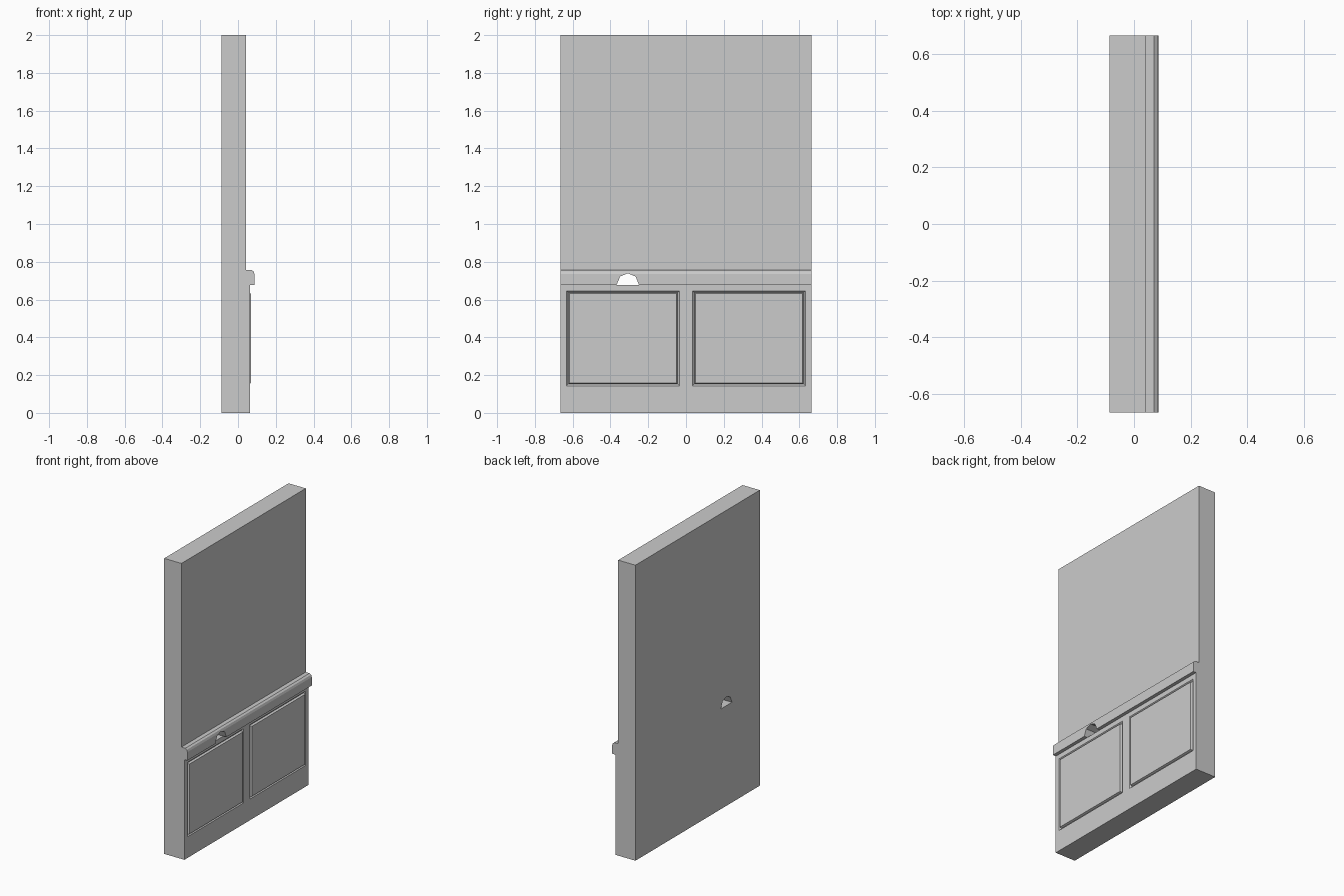
import bpy, bmesh

if "Cube" in bpy.data.objects:
    bpy.data.objects.remove(bpy.data.objects["Cube"])


def prism(name, pts, axis, a, b):
    """Extrude a closed 2D profile between a and b along x or y."""
    place = (lambda p, t: (t, p[0], p[1])) if axis == 'x' else (lambda p, t: (p[0], t, p[1]))
    return loft(name, [[place(p, t) for p in pts] for t in (a, b)])


def loft(name, loops):
    """Bridge successive loops of points and cap both ends."""
    bm = bmesh.new()
    rings = [[bm.verts.new(p) for p in loop] for loop in loops]
    n = len(rings[0])
    for r, s in zip(rings, rings[1:]):
        for i in range(n):
            j = (i + 1) % n
            bm.faces.new((r[i], r[j], s[j], s[i]))
    bm.faces.new(rings[0][::-1])
    bm.faces.new(rings[-1])
    bmesh.ops.recalc_face_normals(bm, faces=bm.faces)
    mesh = bpy.data.meshes.new(name)
    bm.to_mesh(mesh)
    bm.free()
    ob = bpy.data.objects.new(name, mesh)
    bpy.context.collection.objects.link(ob)
    return ob


def rect(x, y0, y1, z0, z1, inset):
    y0, y1, z0, z1 = y0 + inset, y1 - inset, z0 + inset, z1 - inset
    return [(x, y0, z0), (x, y1, z0), (x, y1, z1), (x, y0, z1)]


def cut(target, cutter):
    cutter.hide_render = True
    cutter.hide_viewport = True
    cutter.display_type = 'WIRE'
    mod = target.modifiers.new(cutter.name, 'BOOLEAN')
    mod.operation = 'DIFFERENCE'
    mod.solver = 'EXACT'
    mod.object = cutter


# Wall with wainscot and chair rail, as one profile along y
BACK, UPPER, LOWER, RAIL = -0.087, 0.042, 0.064, 0.087
profile = [(BACK, 0), (LOWER, 0), (LOWER, 0.678), (RAIL, 0.678), (RAIL, 0.735),
           (0.082, 0.749), (0.071, 0.757), (UPPER, 0.757), (UPPER, 2), (BACK, 2)]
wall = prism("wall", profile, 'y', -0.665, 0.665)

# Arched hole through the rail and wall
arch = [(-0.367, 0.678), (-0.249, 0.678), (-0.267, 0.722), (-0.308, 0.739), (-0.349, 0.722)]
cut(wall, prism("arch_cutter", arch, 'x', -0.2, 0.2))

# Two recessed mouldings, each holding a raised panel
for side, y0, y1 in (("left", -0.633, -0.035), ("right", 0.035, 0.633)):
    r = (y0, y1, 0.143, 0.646)
    cut(wall, loft(side + "_recess_cutter",
                   [rect(0.054, *r, 0.009), rect(LOWER, *r, 0), rect(0.08, *r, 0)]))
    loft(side + "_panel", [rect(0.05, *r, 0.011), rect(0.058, *r, 0.011),
                           rect(0.069, *r, 0.015), rect(0.069, *r, 0.022)])
